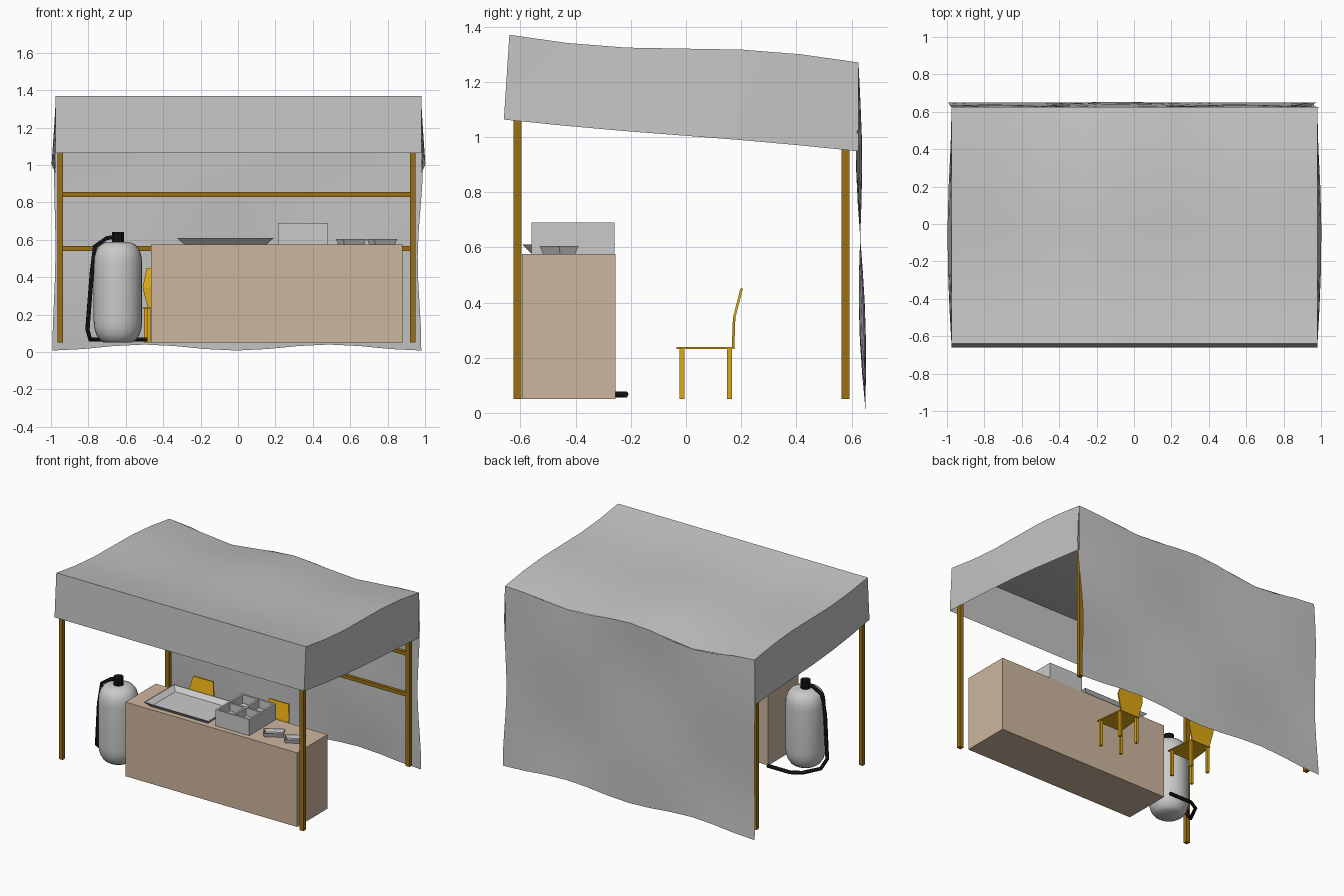
import bpy, bmesh, math
from mathutils import Vector, Matrix

if "Cube" in bpy.data.objects:
    bpy.data.objects.remove(bpy.data.objects["Cube"])


def mat(name, r, g, b):
    lin = lambda c: ((c / 255 + 0.055) / 1.055) ** 2.4
    m = bpy.data.materials.new(name)
    m.diffuse_color = (lin(r), lin(g), lin(b), 1)
    m.use_nodes = True
    m.node_tree.nodes["Principled BSDF"].inputs["Base Color"].default_value = m.diffuse_color
    return m


CLOTH = mat("grey cloth", 196, 196, 196)
STEEL = mat("light steel", 202, 202, 202)
TAN = mat("tan wood", 206, 182, 158)
GOLD = mat("golden wood", 222, 168, 18)
BROWN = mat("brown wood", 154, 112, 20)
BLACK = mat("black rubber", 18, 18, 18)


def finish(name, bm, material, smooth=None):
    bmesh.ops.recalc_face_normals(bm, faces=bm.faces)
    me = bpy.data.meshes.new(name)
    bm.to_mesh(me)
    bm.free()
    ob = bpy.data.objects.new(name, me)
    bpy.context.collection.objects.link(ob)
    me.materials.append(material)
    if smooth:
        bpy.context.view_layer.objects.active = ob
        ob.select_set(True)
        bpy.ops.object.shade_smooth_by_angle(angle=math.radians(smooth))
        ob.select_set(False)
    return ob


def add_box(bm, x0, x1, y0, y1, z0, z1):
    m = Matrix.Translation(((x0 + x1) / 2, (y0 + y1) / 2, (z0 + z1) / 2))
    m = m @ Matrix.Diagonal((x1 - x0, y1 - y0, z1 - z0, 1))
    bmesh.ops.create_cube(bm, size=1, matrix=m)


def box(name, material, *b):
    bm = bmesh.new()
    add_box(bm, *b)
    return finish(name, bm, material)


def tray(name, cx, cy, z0, z1, w, d, flare, wall, angle=0):
    """Shallow dish with sloping sides, open at the top."""
    bm = bmesh.new()
    rot = Matrix.Rotation(angle, 3, 'Z')

    def ring(hw, hd, z):
        return [bm.verts.new(rot @ Vector((sx * hw, sy * hd, 0)) + Vector((cx, cy, z)))
                for sx, sy in ((-1, -1), (1, -1), (1, 1), (-1, 1))]
    hw, hd = w / 2, d / 2
    rings = [ring(hw - flare, hd - flare, z0), ring(hw, hd, z1),
             ring(hw - wall, hd - wall, z1),
             ring(hw - flare - wall, hd - flare - wall, z0 + 0.008)]
    for a, b in zip(rings, rings[1:]):
        for i in range(4):
            j = (i + 1) % 4
            bm.faces.new((a[i], a[j], b[j], b[i]))
    bm.faces.new(rings[0])
    bm.faces.new(rings[-1])
    return finish(name, bm, STEEL)


def sheet(name, f, nu, nv):
    """Cloth surface from a function of u and v in 0..1."""
    bm = bmesh.new()
    g = [[bm.verts.new(f(i / nu, j / nv)) for j in range(nv + 1)] for i in range(nu + 1)]
    for i in range(nu):
        for j in range(nv):
            bm.faces.new((g[i][j], g[i + 1][j], g[i + 1][j + 1], g[i][j + 1]))
    return finish(name, bm, CLOTH, 30)


# Cloth canopy: sloping roof, three valances and a long rear curtain
def roof(u, v):
    x = -0.975 + 1.955 * u
    y = -0.64 + 1.265 * v
    z = 1.37 - 0.1 * v
    z -= 0.022 * v * (1 - math.cos(4 * math.pi * u)) * (1.4 - 0.8 * u)
    z -= 0.015 * math.sin(2 * math.pi * v)
    return Vector((x, y, z))


def front(u, v):
    p = roof(u, 0)
    return p + Vector((0, -0.02 * v, -0.307 * v))


def side(s):
    def f(u, v):
        p = roof(0 if s < 0 else 1, u)
        drop = 0.307 + 0.015 * u - 0.012 * math.sin(2 * math.pi * u)
        out = s * 0.022 * v * math.sin(math.pi * min(1, u * 1.1))
        return p + Vector((out, -0.02 * v * (1 - u), -drop * v))
    return f


def curtain(u, v):
    p = roof(u, 1)
    hem = 0.008 + 0.016 * (1 - math.cos(4 * math.pi * u))
    z = p.z + (hem - p.z) * v
    sway = 0.012 * math.sin(2 * math.pi * v) * math.sin(3 * math.pi * u + 0.5)
    x = p.x + 0.012 * math.sin(2.5 * math.pi * v) * (1 if u > 0.5 else 0.5) * (2 * u - 1)
    return Vector((x - 0.012 * v, p.y + sway + 0.025 * v * v, z))


sheet("canopy_roof", roof, 8, 6)
sheet("front_valance", front, 8, 1)
sheet("left_valance", side(-1), 6, 3)
sheet("right_valance", side(1), 6, 3)
sheet("rear_curtain", curtain, 12, 10)

# Timber frame
for side_name, x in (("left", -0.951), ("right", 0.934)):
    box("front_post_" + side_name, BROWN, x - 0.015, x + 0.015, -0.625, -0.597, 0.05, 1.34)
    box("rear_post_" + side_name, BROWN, x - 0.015, x + 0.015, 0.563, 0.592, 0.05, 1.245)
for n, z in (("upper", 0.843), ("lower", 0.553)):
    box(n + "_rail", BROWN, -0.94, 0.92, 0.566, 0.589, z - 0.013, z + 0.013)

# Counter
box("counter", TAN, -0.465, 0.88, -0.595, -0.255, 0.05, 0.575)

# Things on the counter
tray("large_tray", -0.067, -0.425, 0.576, 0.61, 0.515, 0.338, 0.035, 0.008)
for i, x in enumerate((0.605, 0.77)):
    tray("small_tray_%d" % (i + 1), x, -0.46, 0.576, 0.604, 0.14, 0.08, 0.008, 0.006,
         math.radians(30))

# Divided box: floor, four walls and a cross of dividers
bm = bmesh.new()
X0, X1, Y0, Y1, Z0, Z1, T = 0.215, 0.48, -0.56, -0.26, 0.576, 0.69, 0.014
add_box(bm, X0, X1, Y0, Y1, Z0, 0.63)
for x in (X0, X1 - T):
    add_box(bm, x, x + T, Y0, Y1, 0.63, Z1)
for y in (Y0, Y1 - T):
    add_box(bm, X0 + T, X1 - T, y, y + T, 0.63, Z1)
add_box(bm, 0.3405, 0.3545, Y0 + T, Y1 - T, 0.63, 0.685)
add_box(bm, X0 + T, X1 - T, -0.417, -0.403, 0.63, 0.684)
finish("divided_box", bm, STEEL)

# Gas cylinder, lathed from a rounded profile
CX, CY, N = -0.642, -0.42, 24
profile = [(0.075, 0.05), (0.098, 0.065), (0.117, 0.095), (0.127, 0.13), (0.13, 0.17),
           (0.13, 0.47), (0.127, 0.51), (0.115, 0.548), (0.095, 0.573), (0.065, 0.587)]
bm = bmesh.new()
rings = [[bm.verts.new((CX + r * math.cos(2 * math.pi * k / N),
                        CY + r * math.sin(2 * math.pi * k / N), z)) for k in range(N)]
         for r, z in profile]
for a, b in zip(rings, rings[1:]):
    for k in range(N):
        bm.faces.new((a[k], a[(k + 1) % N], b[(k + 1) % N], b[k]))
bm.faces.new(rings[0])
bm.faces.new(rings[-1])
finish("gas_cylinder", bm, STEEL, 40)

# Valve and hose
bm = bmesh.new()
bmesh.ops.create_cone(bm, cap_ends=True, segments=10, radius1=0.034, radius2=0.034, depth=0.06,
                      matrix=Matrix.Translation((CX, CY, 0.612)))
finish("valve", bm, BLACK)

cu = bpy.data.curves.new("hose", 'CURVE')
cu.dimensions = '3D'
cu.bevel_depth = 0.0125
cu.bevel_resolution = 1
cu.use_fill_caps = True
path = [(-0.65, -0.42, 0.615), (-0.70, -0.42, 0.61), (-0.765, -0.43, 0.565), (-0.782, -0.44, 0.42),
        (-0.805, -0.43, 0.12), (-0.79, -0.38, 0.067), (-0.73, -0.26, 0.067),
        (-0.66, -0.22, 0.067), (-0.485, -0.22, 0.067)]
sp = cu.splines.new('POLY')
sp.points.add(len(path) - 1)
for p, c in zip(sp.points, path):
    p.co = (*c, 1)
cu.materials.append(BLACK)
bpy.context.collection.objects.link(bpy.data.objects.new("hose", cu))

# Chairs: legs, tapered seat and bent backrest
for n, cx in enumerate((-0.41, 0.18), 1):
    bm = bmesh.new()
    for s in (-1, 1):
        for lx, ly in ((0.083, -0.015), (0.068, 0.158)):
            x = cx + s * lx
            add_box(bm, x - 0.009, x + 0.009, ly - 0.009, ly + 0.009, 0.05, 0.232)
    finish("chair_legs_%d" % n, bm, GOLD)

    bm = bmesh.new()
    outline = ((-0.1, -0.035), (0.1, -0.035), (0.078, 0.175), (-0.078, 0.175))
    bm.faces.new([bm.verts.new((cx + x, y, 0.232)) for x, y in outline])
    r = bmesh.ops.extrude_face_region(bm, geom=bm.faces[:])
    bmesh.ops.translate(bm, vec=(0, 0, 0.006),
                        verts=[v for v in r["geom"] if isinstance(v, bmesh.types.BMVert)])
    finish("chair_seat_%d" % n, bm, GOLD)

    bm = bmesh.new()
    rows = []
    for hw, y, z in ((0.072, 0.166, 0.236), (0.1, 0.17, 0.345), (0.078, 0.197, 0.45)):
        rows.append([bm.verts.new((cx + s * hw, y + d, z)) for s, d in
                     ((-1, 0), (1, 0), (1, 0.009), (-1, 0.009))])
    for a, b in zip(rows, rows[1:]):
        for i in range(4):
            bm.faces.new((a[i], a[(i + 1) % 4], b[(i + 1) % 4], b[i]))
    bm.faces.new(rows[0])
    bm.faces.new(rows[-1])
    finish("chair_back_%d" % n, bm, GOLD)
